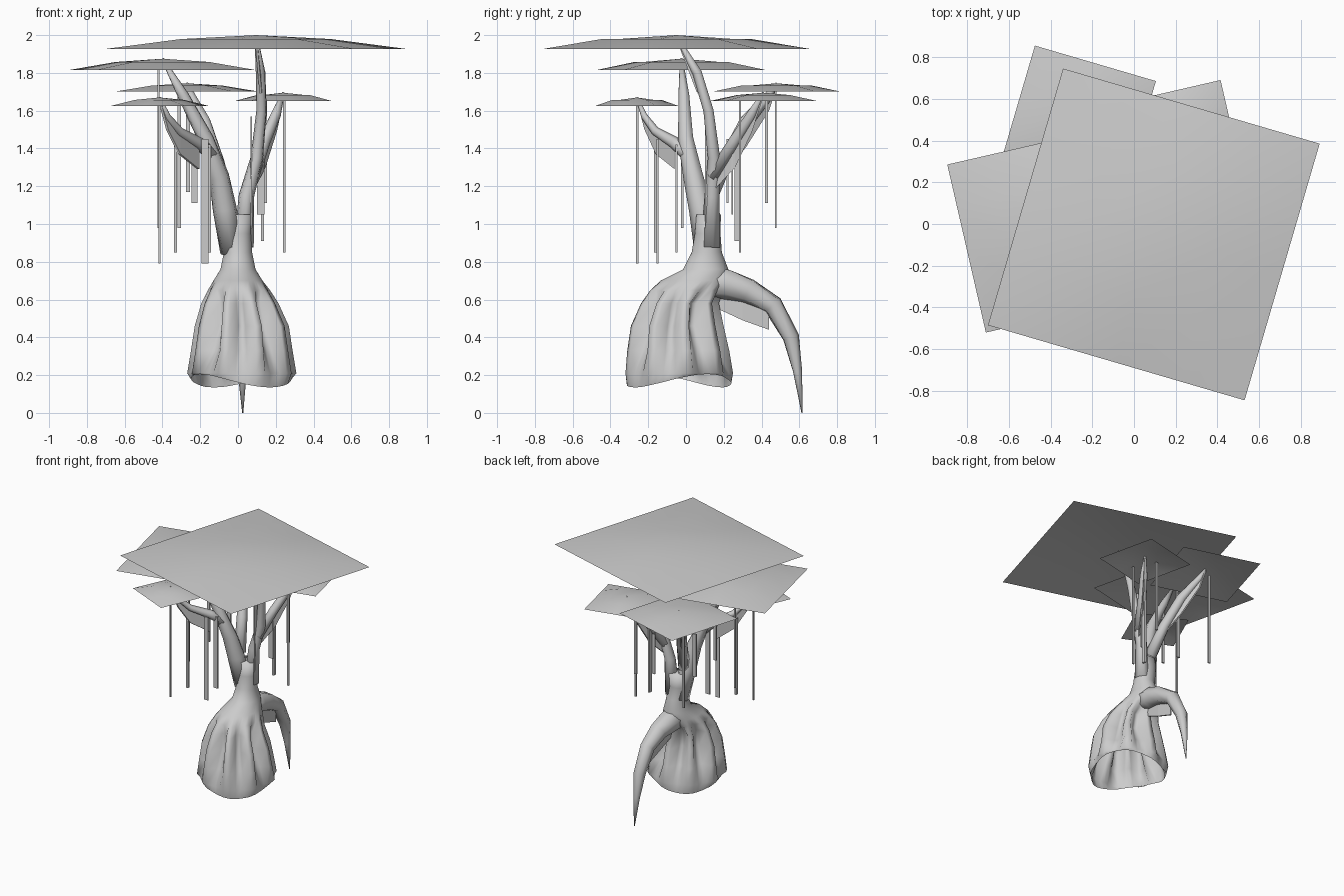
import bpy, bmesh, math
from mathutils import Vector

if "Cube" in bpy.data.objects:
    bpy.data.objects.remove(bpy.data.objects["Cube"], do_unlink=True)

grey = bpy.data.materials.new("plain_grey")
grey.use_nodes = True
grey.diffuse_color = (0.6, 0.6, 0.6, 1)
grey.node_tree.nodes["Principled BSDF"].inputs["Base Color"].default_value = (0.6, 0.6, 0.6, 1)


def finish(bm, name, smooth=True):
    mesh = bpy.data.meshes.new(name)
    bm.to_mesh(mesh)
    bm.free()
    mesh.materials.append(grey)
    for p in mesh.polygons:
        p.use_smooth = smooth
    obj = bpy.data.objects.new(name, mesh)
    bpy.context.collection.objects.link(obj)
    return obj


def loft(bm, rings):
    """Join closed rings of points with quads."""
    loops = [[bm.verts.new(p) for p in ring] for ring in rings]
    n = len(loops[0])
    for a, b in zip(loops, loops[1:]):
        for i in range(n):
            j = (i + 1) % n
            bm.faces.new((a[i], a[j], b[j], b[i]))
    return loops


def branch(name, path, sides=7):
    """Tapered tube; each path point is x, y, z, radius."""
    pts = [Vector(p[:3]) for p in path]
    rings = []
    for k, p in enumerate(pts):
        d = (pts[min(k + 1, len(pts) - 1)] - pts[max(k - 1, 0)]).normalized()
        u = d.cross(Vector((0.9, -0.4, 0.1))).normalized()
        v = d.cross(u)
        angles = [math.tau * i / sides for i in range(sides)]
        rings.append([p + path[k][3] * (u * math.cos(a) + v * math.sin(a)) for a in angles])
    bm = bmesh.new()
    loops = loft(bm, rings)
    bm.faces.new(loops[0][::-1])
    bm.faces.new(loops[-1])
    return finish(bm, name)


def fin(name, path, drops):
    """Thin blade hanging below a branch."""
    bm = bmesh.new()
    half = 0.006
    rings = []
    for p, drop in zip(path, drops):
        x, y, z = p[:3]
        rings.append([(x - half, y, z), (x + half, y, z),
                      (x + half, y, z - drop), (x - half, y, z - drop)])
    loops = loft(bm, rings)
    bm.faces.new(loops[0][::-1])
    bm.faces.new(loops[-1])
    return finish(bm, name, False)


def canopy(name, centre, corner, height):
    """Shallow square dome with level edges; corner is an offset in x, y."""
    cx, cy, z = centre
    bm = bmesh.new()
    bmesh.ops.create_grid(bm, x_segments=4, y_segments=4, size=1)
    ax, ay = (corner[0] + corner[1]) / 2, (corner[1] - corner[0]) / 2
    for v in bm.verts:
        u, w = v.co.x, v.co.y
        m = max(abs(u), abs(w))
        v.co = (cx + u * ax - w * ay, cy + u * ay + w * ax, z + height * (1 - m ** 1.8))
    return finish(bm, name)


def hanging_root(name, x, y, top, bottom, wx, wy):
    bm = bmesh.new()
    bmesh.ops.create_cube(bm, size=1)
    for v in bm.verts:
        v.co = (x + v.co.x * wx, y + v.co.y * wy, (top + bottom) / 2 + v.co.z * (top - bottom))
    return finish(bm, name, False)


# Trunk flaring into a hollow cage of roots joined by recessed webs
ROOTS = 9
COLUMNS = ((-0.13, 0), (0.13, 0), (0.33, 0.85), (0.5, 1), (0.67, 0.85))
# z, centre x, centre y, radius x, radius y, web depth
levels = [
    (1.05, -0.01, 0.12, 0.08, 0.065, 0), (0.95, -0.01, 0.115, 0.08, 0.068, 0),
    (0.85, 0, 0.11, 0.075, 0.08, 0), (0.76, 0, 0.105, 0.093, 0.12, 0),
    (0.70, 0, 0.04, 0.13, 0.175, 0), (0.65, 0.005, 0, 0.165, 0.195, 0.05),
    (0.58, 0.01, -0.035, 0.205, 0.21, 0.33), (0.46, 0.02, -0.05, 0.25, 0.25, 0.40),
    (0.33, 0.02, -0.045, 0.27, 0.275, 0.24), (0.21, 0.02, -0.04, 0.29, 0.29, 0.06),
    (0.17, 0.02, -0.04, 0.27, 0.28, 0.02)]
rings = []
for z, cx, cy, rx, ry, depth in levels:
    ring = []
    for k in range(ROOTS):
        for offset, valley in COLUMNS:
            a = -math.pi / 2 + math.tau * (k + 0.5 + offset) / ROOTS
            r = 1 - depth * valley
            sag = 0.035 * math.sin(2 * a + 0.4) if z < 0.2 else 0
            ring.append((cx + rx * r * math.cos(a), cy + ry * r * math.sin(a), z + sag))
    rings.append(ring)
bm = bmesh.new()
loops = loft(bm, rings[::-1])
bm.faces.new(loops[-1])
trunk = finish(bm, "trunk_and_root_cage")

# Large arching back root with its blade
back_root = [(0, 0.08, 0.70, 0.09), (0.01, 0.22, 0.68, 0.085), (0.02, 0.33, 0.645, 0.07),
             (0.02, 0.46, 0.57, 0.055), (0.02, 0.555, 0.40, 0.045), (0.022, 0.59, 0.22, 0.025),
             (0.025, 0.614, 0.0, 0.003)]
branch("back_root", back_root)
fin("back_root_blade", [(0.01, 0.15, 0.66), (0.02, 0.30, 0.64), (0.02, 0.44, 0.57)],
    (0.10, 0.15, 0.13))

# Branches
right_limb = [(-0.03, 0.11, 0.85, 0.065), (-0.07, 0.08, 1.08, 0.065), (-0.10, 0.04, 1.25, 0.055),
              (-0.17, 0, 1.45, 0.042), (-0.29, -0.01, 1.68, 0.03), (-0.40, -0.025, 1.875, 0.008)]
front_limb = [(-0.14, 0.01, 1.37, 0.04), (-0.21, -0.06, 1.43, 0.033), (-0.31, -0.16, 1.49, 0.024),
              (-0.375, -0.22, 1.57, 0.018), (-0.415, -0.26, 1.67, 0.007)]
top_limb = [(0.03, 0.13, 0.88, 0.055), (0.045, 0.14, 1.15, 0.042), (0.10, 0.15, 1.35, 0.034),
            (0.125, 0.12, 1.60, 0.028), (0.12, 0.06, 1.80, 0.026), (0.095, -0.05, 1.995, 0.008)]
left_limb = [(0.075, 0.14, 1.25, 0.036), (0.14, 0.26, 1.44, 0.033), (0.20, 0.35, 1.58, 0.028),
             (0.24, 0.41, 1.695, 0.008)]
back_limb = [(-0.06, 0.11, 1.10, 0.045), (-0.11, 0.21, 1.33, 0.04), (-0.18, 0.32, 1.54, 0.038),
             (-0.25, 0.44, 1.68, 0.025), (-0.27, 0.48, 1.745, 0.007)]
for name, path in (("right_limb", right_limb), ("front_limb", front_limb), ("top_limb", top_limb),
                   ("left_limb", left_limb), ("back_limb", back_limb)):
    branch(name, path)

# Blades below the smaller limbs
fin("front_limb_blade", front_limb[1:], (0.14, 0.12, 0.07, 0.02))
fin("left_limb_blade", left_limb, (0.08, 0.14, 0.09, 0.02))
fin("back_limb_blade", back_limb[1:], (0.06, 0.13, 0.08, 0.02))
fin("top_limb_blade", top_limb[4:], (0.11, 0.02))

# Leaf canopies
canopy("top_canopy", (0.095, -0.05, 1.927), (0.795, 0.435), 0.073)
canopy("right_canopy", (-0.40, -0.025, 1.815), (0.495, -0.31), 0.06)
canopy("back_canopy", (-0.27, 0.48, 1.702), (0.375, 0.205), 0.043)
canopy("front_canopy", (-0.415, -0.26, 1.625), (0.26, 0.10), 0.045)
canopy("left_canopy", (0.24, 0.41, 1.652), (0.175, 0.28), 0.043)

# Hanging roots: x, y, top, bottom, width x, width y
hanging = [
    (-0.415, -0.258, 1.65, 0.79, 0.012, 0.012), (-0.33, -0.16, 1.46, 0.85, 0.016, 0.02),
    (-0.175, -0.15, 1.45, 0.79, 0.036, 0.01), (-0.16, -0.05, 1.42, 0.85, 0.036, 0.01),
    (-0.42, -0.02, 1.84, 0.98, 0.01, 0.012), (-0.265, 0.01, 1.62, 1.17, 0.022, 0.012),
    (-0.23, 0.22, 1.45, 1.11, 0.03, 0.012), (-0.31, 0.475, 1.71, 0.98, 0.018, 0.01),
    (0.07, 0.12, 1.57, 0.98, 0.01, 0.04), (0.12, 0.245, 1.42, 1.05, 0.04, 0.01),
    (0.13, 0.27, 1.44, 0.91, 0.016, 0.028), (0.245, 0.285, 1.66, 0.85, 0.014, 0.01),
    (0.145, 0.425, 1.67, 1.11, 0.018, 0.016)]
for i, spec in enumerate(hanging):
    hanging_root(f"hanging_root_{i + 1}", *spec)
